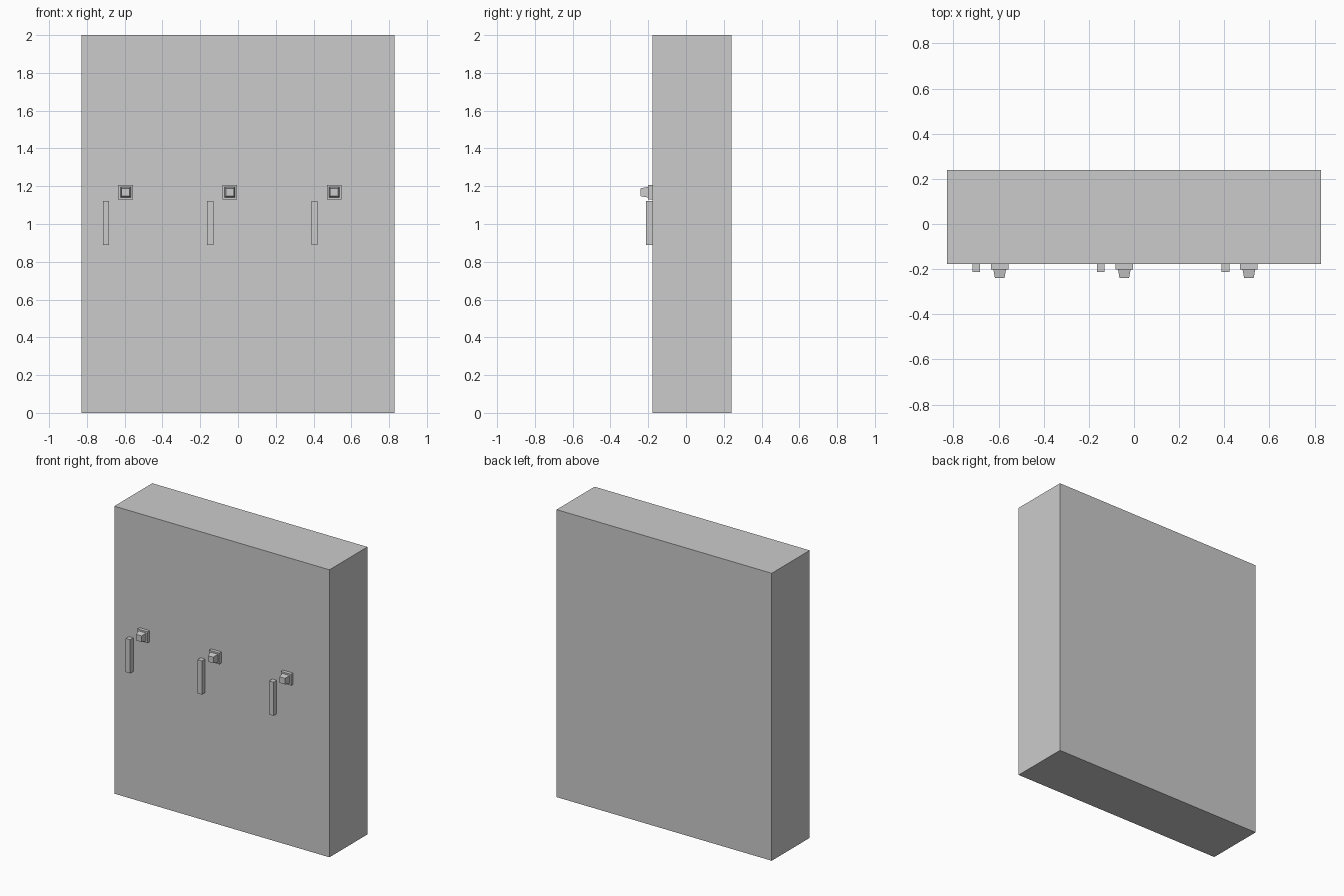
import bpy, bmesh
from mathutils import Vector

if "Cube" in bpy.data.objects:
    bpy.data.objects.remove(bpy.data.objects["Cube"])


def taper_box(name, x, z, y_back, y_front, back_size, front_size):
    """Box running along y, with separate (width, height) at back and front."""
    bm = bmesh.new()
    bmesh.ops.create_cube(bm, size=1.0)
    for v in bm.verts:
        is_front = v.co.y < 0
        w, h = front_size if is_front else back_size
        v.co = Vector((x + v.co.x * w, y_front if is_front else y_back, z + v.co.z * h))
    mesh = bpy.data.meshes.new(name)
    bm.to_mesh(mesh)
    bm.free()
    obj = bpy.data.objects.new(name, mesh)
    bpy.context.collection.objects.link(obj)
    return obj


FRONT = -0.177

# Cabinet body
taper_box("cabinet_body", 0, 1.0, 0.24, FRONT, (1.656, 2.0), (1.656, 2.0))

# Three sets of door hardware
for i in range(3):
    dx = i * 0.552
    # Vertical handle bar
    taper_box(f"handle_{i + 1}", -0.699 + dx, 1.006, FRONT, -0.212, (0.034, 0.234), (0.034, 0.234))
    # Latch plate and tapered knob
    taper_box(f"latch_plate_{i + 1}", -0.595 + dx, 1.168, FRONT, -0.201, (0.078, 0.078), (0.078, 0.078))
    taper_box(f"latch_knob_{i + 1}", -0.595 + dx, 1.168, -0.201, -0.24, (0.056, 0.056), (0.042, 0.042))
